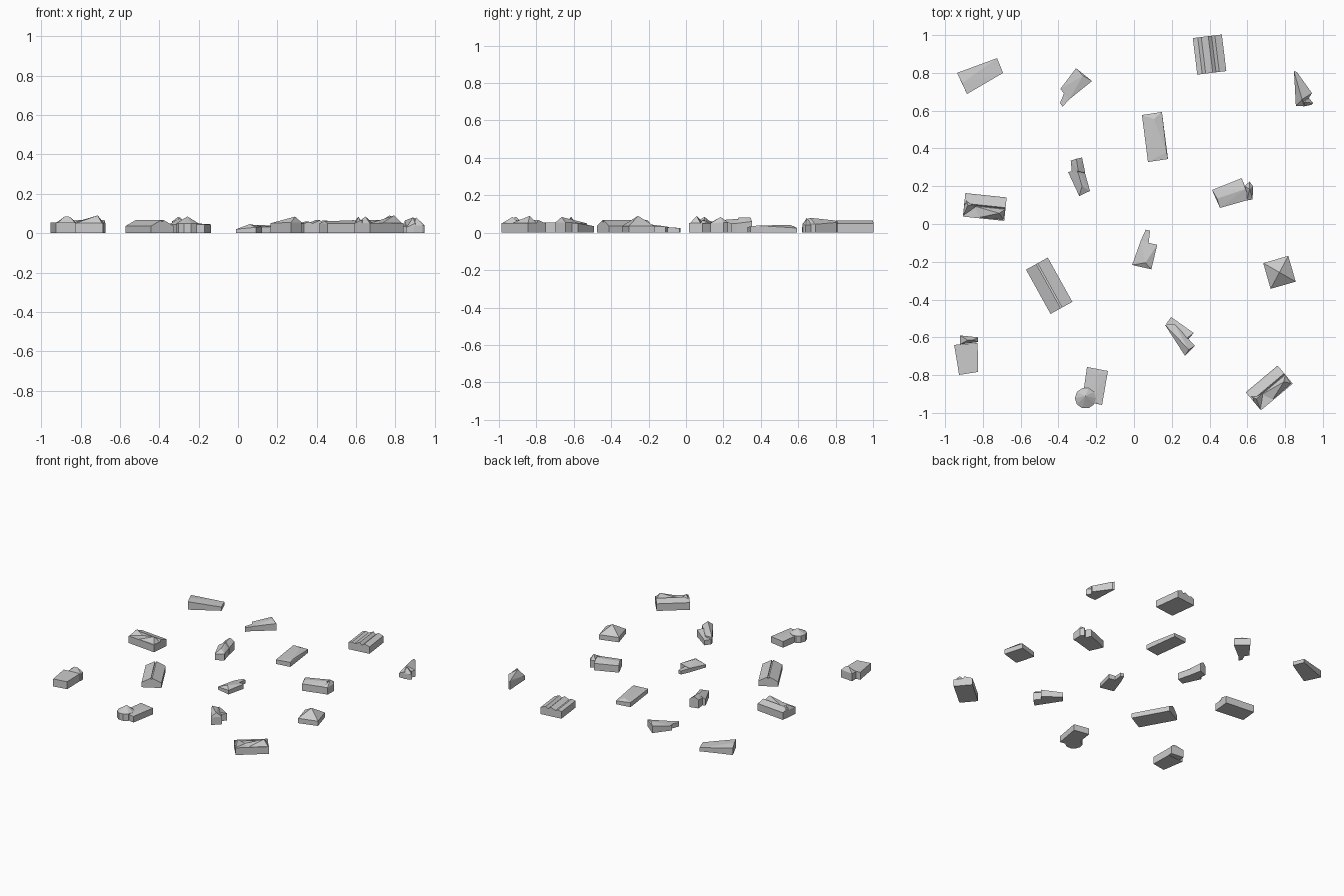
import bpy, bmesh, math
from mathutils import Vector


def hull(name, pts):
    """Flat-faced convex solid around a handful of points."""
    me = bpy.data.meshes.new(name)
    bm = bmesh.new()
    for p in pts:
        bm.verts.new(p)
    res = bmesh.ops.convex_hull(bm, input=bm.verts)
    junk = [g for g in res["geom_interior"] + res["geom_unused"]
            if isinstance(g, bmesh.types.BMVert)]
    bmesh.ops.delete(bm, geom=list(set(junk)), context='VERTS')
    bmesh.ops.dissolve_limit(bm, angle_limit=0.02, verts=bm.verts, edges=bm.edges)
    bmesh.ops.recalc_face_normals(bm, faces=bm.faces)
    bm.to_mesh(me)
    bm.free()
    ob = bpy.data.objects.new(name, me)
    bpy.context.collection.objects.link(ob)
    return ob


def block(name, foot, extra=()):
    """Footprint corners (x, y, wall height) dropped to the ground, plus ridge points."""
    pts = [(x, y, 0) for x, y, z in foot] + list(foot) + list(extra)
    return hull(name, pts)


def placer(cx, cy, deg):
    a = math.radians(deg)
    c, s = math.cos(a), math.sin(a)
    return lambda x, y, z: (cx + c * x - s * y, cy + s * x + c * y, z)


def rect(w, d, z, t, x=0, y=0):
    return [t(x + i * w / 2, y + j * d / 2, z)
            for i, j in ((-1, -1), (1, -1), (1, 1), (-1, 1))]


def gable(name, t, w, d, eave, ridge, x=0, off=0):
    """Gabled strip, ridge running along local y."""
    block(name, rect(w, d, eave, t, x),
          [t(x + off, s * d / 2, ridge) for s in (-1, 1)])


# Twin halls with a split-level roof and a raised front dormer
def dormer_hall(name, cx, cy, deg):
    t = placer(cx, cy, deg)
    block(name + "_walls", rect(0.22, 0.125, 0.052, t))
    hull(name + "_rear_roof", rect(0.22, 0.062, 0.05, t, 0, 0.031)
         + [t(-0.11, 0.008, 0.068), t(0.11, 0.008, 0.068)])
    hull(name + "_dormer", [t(-0.06, 0, 0.05), t(0.11, 0, 0.05),
                            t(0.105, -0.058, 0.05), t(-0.03, -0.06, 0.05),
                            t(0.08, -0.025, 0.09)])
    hull(name + "_end_gable", [t(-0.11, -0.06, 0.05), t(-0.11, 0.04, 0.05),
                               t(-0.04, 0, 0.05), t(-0.09, 0, 0.085)])


dormer_hall("west_hall", -0.79, 0.09, -6)
dormer_hall("southeast_hall", 0.716, -0.868, 40)

# Workshop with parallel roof ridges
t = placer(0.40, 0.897, 7)
for i, (x, w, h, off) in enumerate(((-0.055, 0.045, 0.058, 0.004),
                                    (-0.005, 0.055, 0.066, 0.01),
                                    (0.05, 0.055, 0.064, -0.01))):
    gable(f"workshop_bay_{i + 1}", t, w, 0.195, 0.05, h, x, off)

# Long barn: two roof halves meeting beside a narrow groove
t = placer(-0.449, -0.327, 29)
for side, s in (("west", -1), ("east", 1)):
    block(f"barn_{side}_half",
          [t(s * 0.066, -0.134, 0.036), t(s * 0.066, 0.134, 0.036),
           t(s * 0.004, 0.134, 0.068), t(s * 0.004, -0.134, 0.068)])
block("barn_groove", rect(0.012, 0.268, 0.058, t))

# Pyramid-roofed pavilion
t = placer(0.77, -0.256, 16)
block("pavilion", rect(0.138, 0.142, 0.035, t), [t(0, 0, 0.09)])

# Northwest lean-to, tall at its west end
block("northwest_lean_to",
      [(-0.937, 0.80, 0.05), (-0.884, 0.688, 0.058), (-0.693, 0.80, 0.027),
       (-0.725, 0.878, 0.027)], [(-0.91, 0.745, 0.06)])

# Low L-shaped sheds: body and narrow tail
block("north_shed_body",
      [(-0.39, 0.715, 0.034), (-0.345, 0.658, 0.034), (-0.222, 0.757, 0.05),
       (-0.307, 0.825, 0.05)], [(-0.27, 0.785, 0.06)])
block("north_shed_tail",
      [(-0.392, 0.64, 0.03), (-0.378, 0.62, 0.03), (-0.335, 0.67, 0.033),
       (-0.365, 0.705, 0.033)])
block("centre_shed_body",
      [(-0.01, -0.217, 0.02), (0.092, -0.24, 0.03), (0.123, -0.11, 0.034),
       (0.035, -0.09, 0.03)], [(0.06, -0.205, 0.046)])
block("centre_shed_tail",
      [(0.035, -0.09, 0.029), (0.078, -0.10, 0.029), (0.085, -0.035, 0.025),
       (0.062, -0.03, 0.025)])

# Sloping store with a diagonal roof crease
block("sloping_store",
      [(0.042, 0.577, 0.033), (0.074, 0.328, 0.03), (0.18, 0.344, 0.033),
       (0.148, 0.593, 0.025)], [(0.106, 0.556, 0.042), (0.172, 0.38, 0.038)])

# Narrow cottage, ridge rising to the back
block("cottage_front",
      [(-0.349, 0.275, 0.045), (-0.29, 0.148, 0.045), (-0.233, 0.175, 0.048),
       (-0.265, 0.29, 0.048)], [(-0.275, 0.20, 0.068), (-0.30, 0.285, 0.075)])
block("cottage_back",
      [(-0.335, 0.335, 0.06), (-0.328, 0.265, 0.05), (-0.258, 0.27, 0.05),
       (-0.275, 0.352, 0.06)], [(-0.305, 0.345, 0.082), (-0.295, 0.28, 0.08)])

# East house with a peaked end turret
block("east_house",
      [(0.413, 0.18, 0.05), (0.455, 0.085, 0.05), (0.615, 0.13, 0.05),
       (0.57, 0.243, 0.05)], [(0.44, 0.135, 0.06), (0.59, 0.185, 0.066)])
block("east_house_turret",
      [(0.585, 0.20, 0.05), (0.598, 0.125, 0.05), (0.628, 0.13, 0.05),
       (0.63, 0.20, 0.055), (0.612, 0.225, 0.055)], [(0.612, 0.185, 0.084)])

# Flat-roofed house with a raised rear gable
block("southwest_house",
      [(-0.952, -0.64, 0.054), (-0.926, -0.799, 0.054), (-0.825, -0.783, 0.054),
       (-0.828, -0.63, 0.054)])
block("southwest_house_gable",
      [(-0.92, -0.637, 0.05), (-0.92, -0.59, 0.055), (-0.825, -0.60, 0.055),
       (-0.825, -0.625, 0.05)], [(-0.88, -0.615, 0.085), (-0.855, -0.615, 0.083)])

# Chapel with a round corner tower
block("chapel",
      [(-0.249, -0.757, 0.045), (-0.275, -0.937, 0.045), (-0.169, -0.958, 0.045),
       (-0.138, -0.778, 0.045)], [(-0.20, -0.80, 0.048), (-0.22, -0.93, 0.05)])
block("chapel_tower",
      [(-0.257 + 0.056 * math.cos(k * math.pi / 5),
        -0.922 + 0.056 * math.sin(k * math.pi / 5), 0.05) for k in range(10)],
      [(-0.257, -0.91, 0.085)])

# Northeast spire house: a tapering wedge
block("northeast_wedge",
      [(0.847, 0.81, 0.06), (0.857, 0.624, 0.03), (0.90, 0.624, 0.05),
       (0.942, 0.693, 0.045), (0.862, 0.805, 0.055)],
      [(0.89, 0.66, 0.08), (0.852, 0.79, 0.066)])
block("northeast_wedge_annex",
      [(0.88, 0.66, 0.04), (0.895, 0.622, 0.04), (0.937, 0.63, 0.04),
       (0.948, 0.64, 0.04), (0.92, 0.675, 0.04)], [(0.905, 0.645, 0.08)])

# South wedge house with a rising ridge and side annex
block("south_wedge",
      [(0.164, -0.534, 0.05), (0.27, -0.698, 0.055), (0.323, -0.645, 0.055),
       (0.215, -0.53, 0.05)], [(0.29, -0.665, 0.084), (0.20, -0.55, 0.055)])
block("south_wedge_annex",
      [(0.196, -0.492, 0.035), (0.17, -0.53, 0.035), (0.275, -0.625, 0.05),
       (0.316, -0.577, 0.05)], [(0.285, -0.60, 0.058)])
